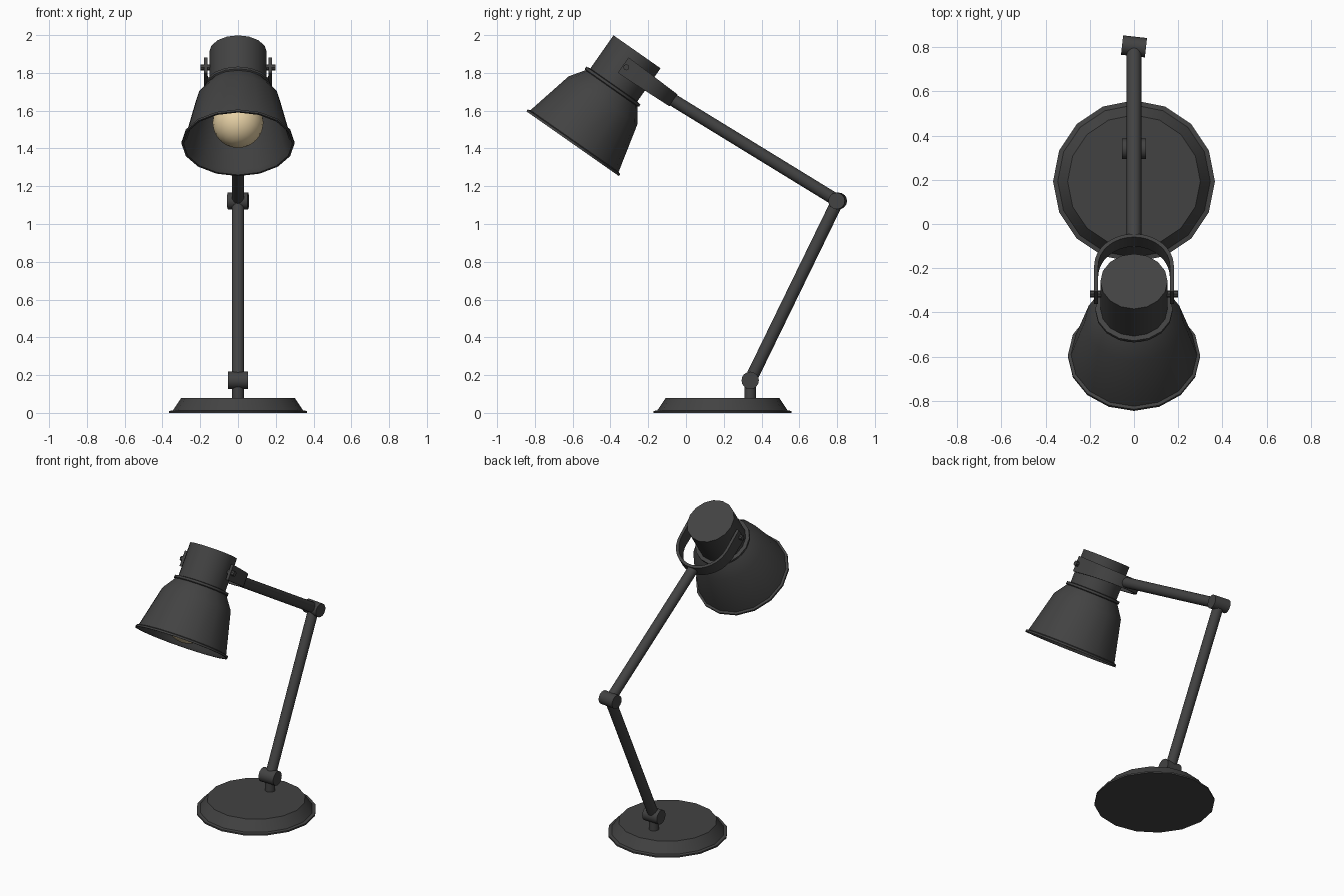
import bpy, bmesh, math
from mathutils import Vector, Matrix

if "Cube" in bpy.data.objects:
    bpy.data.objects.remove(bpy.data.objects["Cube"])


def material(name, rgb):
    m = bpy.data.materials.new(name)
    m.diffuse_color = (*rgb, 1)
    m.use_nodes = True
    m.node_tree.nodes["Principled BSDF"].inputs["Base Color"].default_value = m.diffuse_color
    return m


DARK = material("charcoal_metal", (0.055, 0.055, 0.055))
WARM = material("warm_bulb", (0.80, 0.64, 0.38))


def finish(name, bm, mat, matrix=None, smooth=True):
    bmesh.ops.remove_doubles(bm, verts=bm.verts, dist=1e-5)
    bmesh.ops.recalc_face_normals(bm, faces=bm.faces)
    me = bpy.data.meshes.new(name)
    bm.to_mesh(me)
    bm.free()
    me.materials.append(mat)
    ob = bpy.data.objects.new(name, me)
    bpy.context.collection.objects.link(ob)
    if matrix:
        ob.matrix_world = matrix
    if smooth:
        bpy.ops.object.select_all(action='DESELECT')
        bpy.context.view_layer.objects.active = ob
        ob.select_set(True)
        bpy.ops.object.shade_smooth_by_angle(angle=math.radians(30))
    return ob


def lathe(name, profile, mat, matrix=None, n=16):
    """Revolve (radius, height) points around local z."""
    bm = bmesh.new()
    rings = []
    for r, z in profile:
        if r == 0:
            rings.append([bm.verts.new((0, 0, z))] * n)
        else:
            rings.append([bm.verts.new((r * math.cos(2 * math.pi * i / n),
                                        r * math.sin(2 * math.pi * i / n), z)) for i in range(n)])
    for a, b in zip(rings, rings[1:]):
        for i in range(n):
            j = (i + 1) % n
            quad = list(dict.fromkeys([a[i], a[j], b[j], b[i]]))
            if len(quad) > 2:
                bm.faces.new(quad)
    return finish(name, bm, mat, matrix)


def rod(name, p, q, r, mat=DARK, n=16):
    p, q = Vector(p), Vector(q)
    d = q - p
    m = Matrix.Translation(p) @ d.to_track_quat('Z', 'Y').to_matrix().to_4x4()
    return lathe(name, [(0, 0), (r, 0), (r, d.length), (0, d.length)], mat, m, n)


# base plate with thin lip
lathe("base", [(0, 0), (0.366, 0), (0.366, 0.01), (0.345, 0.013), (0.30, 0.08), (0, 0.08)],
      DARK, Matrix.Translation((0, 0.193, 0)))

# post, hinges and arms
LOW, ELBOW = Vector((0, 0.34, 0.172)), Vector((0, 0.803, 1.122))
rod("base_post", (0, 0.34, 0.07), LOW, 0.031)
rod("lower_hinge", LOW - Vector((0.054, 0, 0)), LOW + Vector((0.054, 0, 0)), 0.046)
tilt = Vector((0.054, -0.006, 0))
rod("elbow_hinge", ELBOW - tilt, ELBOW + tilt, 0.044)
rod("lower_arm", LOW, ELBOW, 0.033)

# lamp head frame: local z runs up the head axis from the rim centre
HEAD = Matrix.Translation((0, -0.60, 1.425)) @ Matrix.Rotation(math.radians(-35), 4, 'X')
PIVOT = 0.494
rod("upper_arm", ELBOW, HEAD @ Vector((0, 0.298, PIVOT)), 0.033)

# shade: hollow shell with rim, shoulder, collar and neck
lathe("lamp_shade", [(0, 0.35), (0.158, 0.35), (0.208, 0.275), (0.273, 0.02), (0.288, 0),
                     (0.299, 0), (0.299, 0.012), (0.285, 0.017), (0.222, 0.28), (0.168, 0.357),
                     (0.175, 0.362), (0.175, 0.376), (0.152, 0.38), (0.152, 0.594), (0, 0.594)],
      DARK, HEAD)

# bulb: sphere flowing into a short stem
c, r = 0.137, 0.135
prof = [(0, c - r)] + [(r * math.sin(a), c - r * math.cos(a))
                       for a in (math.pi * k / 12 for k in range(1, 10))]
lathe("bulb", prof + [(0.06, 0.27), (0.06, 0.35)], WARM, HEAD, 24)

# yoke: U-shaped strap around the neck, slightly narrower at the arm
R, T, CY = 0.180, 0.018, 0.126
path = [(1, 0, -0.146), (1, 0, 0)] + [(math.cos(a), math.sin(a), 0)
        for a in (math.pi * k / 16 for k in range(1, 16))] + [(-1, 0, 0), (-1, 0, -0.146)]
bm = bmesh.new()
sections = []
for cx, sy, off in path:
    h = 0.05 - 0.012 * max(0, min(1, (CY + off + R * sy) / (CY + R)))
    sections.append([bm.verts.new((rad * cx, CY + off + rad * sy, PIVOT + z))
                     for rad, z in ((R, -h), (R, h), (R - T, h), (R - T, -h))])
for a, b in zip(sections, sections[1:]):
    for i in range(4):
        j = (i + 1) % 4
        bm.faces.new((a[i], a[j], b[j], b[i]))
bm.faces.new(sections[0])
bm.faces.new(sections[-1])
finish("yoke", bm, DARK, HEAD)

# pivot bolts on both sides
for side, s in (("right", 1), ("left", -1)):
    rod("pivot_bolt_" + side, HEAD @ Vector((s * 0.14, 0, PIVOT)),
        HEAD @ Vector((s * 0.199, 0, PIVOT)), 0.016, n=8)
